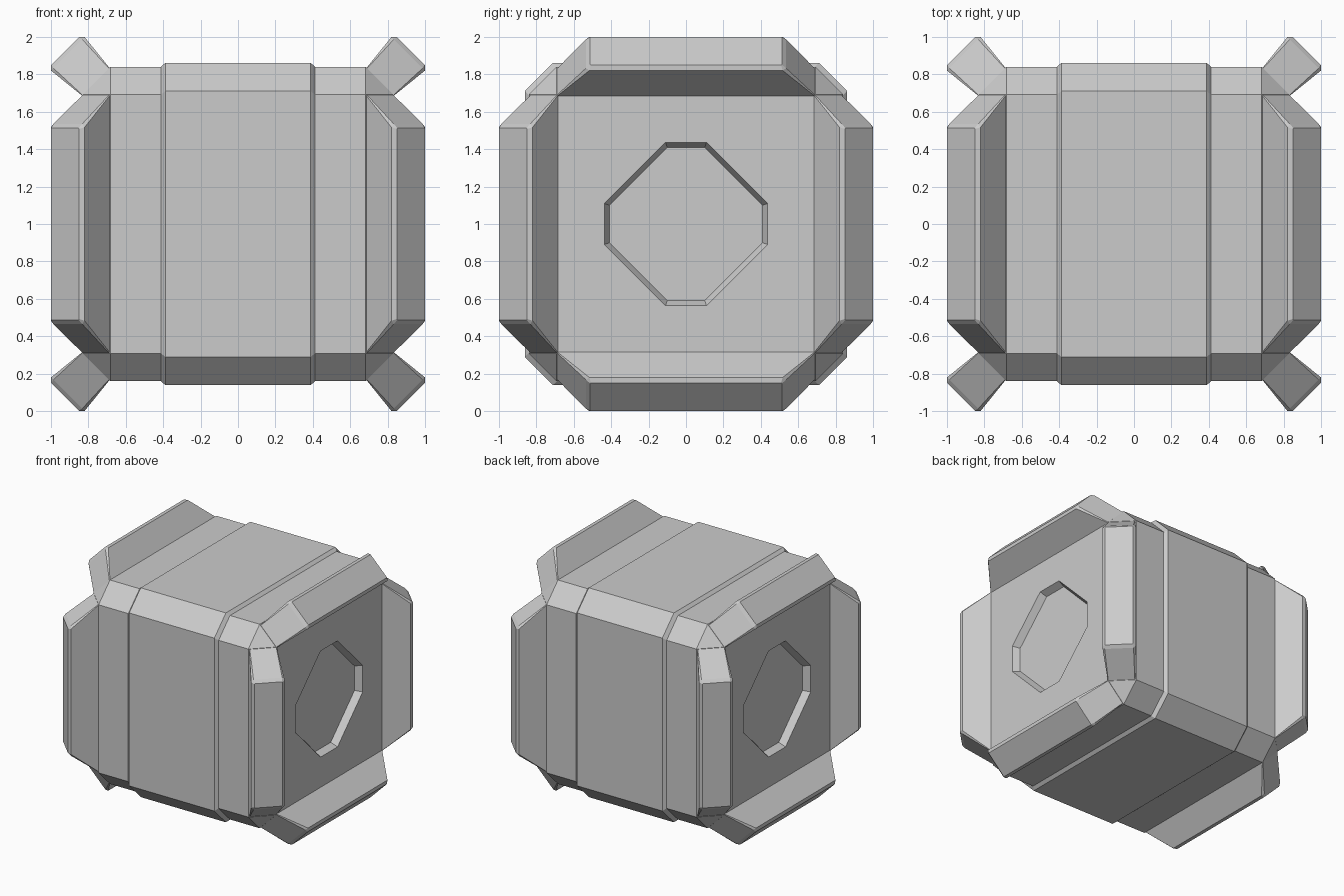
import bpy, bmesh, math
from mathutils import Vector, Matrix

cube = bpy.data.objects.get("Cube")
if cube:
    bpy.data.objects.remove(cube, do_unlink=True)

CENTRE = Vector((0, 0, 1))

metal = bpy.data.materials.new("light_grey")
metal.use_nodes = True
GREY = (0.6, 0.6, 0.6, 1)
metal.diffuse_color = GREY
metal.node_tree.nodes["Principled BSDF"].inputs["Base Color"].default_value = GREY


def make_object(name, bm):
    bmesh.ops.remove_doubles(bm, verts=bm.verts, dist=0.0005)
    bmesh.ops.recalc_face_normals(bm, faces=bm.faces)
    mesh = bpy.data.meshes.new(name)
    bm.to_mesh(mesh)
    bm.free()
    mesh.materials.append(metal)
    obj = bpy.data.objects.new(name, mesh)
    obj.location = CENTRE
    bpy.context.collection.objects.link(obj)
    return obj


def loft(bm, loops):
    """Join matching loops of points into a capped solid."""
    rings = [[bm.verts.new(p) for p in loop] for loop in loops]
    for a, b in zip(rings, rings[1:]):
        for i in range(len(a)):
            j = (i + 1) % len(a)
            bm.faces.new((a[i], a[j], b[j], b[i]))
    bm.faces.new(rings[0][::-1])
    bm.faces.new(rings[-1])


def cut_square(half_u, half_v, cut):
    """Rectangle with its four corners cut off."""
    pts = []
    for su, sv in ((1, 1), (-1, 1), (-1, -1), (1, -1)):
        pair = [(su * half_u, sv * (half_v - cut)), (su * (half_u - cut), sv * half_v)]
        pts += pair if su * sv > 0 else pair[::-1]
    return pts


# Core: chamfered block
bm = bmesh.new()
bmesh.ops.create_cube(bm, size=2, matrix=Matrix.Diagonal((0.83, 0.84, 0.84, 1)))
bmesh.ops.bevel(bm, geom=bm.edges[:], offset=0.148, offset_type='OFFSET',
                segments=1, affect='EDGES')
core = make_object("core_block", bm)

# Octagonal recess on both x sides
for side in (-1, 1):
    bm = bmesh.new()
    loft(bm, [[(side * x, y, z) for y, z in cut_square(r, r, r - flat)]
              for x, r, flat in ((0.775, 0.41, 0.10), (0.83, 0.437, 0.11), (0.885, 0.464, 0.12))])
    cutter = make_object("recess_cutter", bm)
    cutter.hide_render = True
    mod = core.modifiers.new("recess", 'BOOLEAN')
    mod.operation = 'DIFFERENCE'
    mod.solver = 'EXACT'
    mod.object = cutter
    bpy.context.view_layer.objects.active = core
    bpy.ops.object.modifier_apply(modifier=mod.name)
    bpy.data.objects.remove(cutter, do_unlink=True)

# Raised band wrapped around the middle
bm = bmesh.new()
loft(bm, [[(x, y, z) for y, z in cut_square(r, r, 0.15)]
          for x, r in ((-0.415, 0.838), (-0.388, 0.862), (0.388, 0.862), (0.415, 0.838))])
make_object("middle_band", bm)

# Diagonal fins on the four edges of each x side
# each section: distance from centre, half thickness, half length, corner cut
SECTIONS = ((1.072, 0.104, 0.692, 0.004), (1.287, 0.127, 0.535, 0.018), (1.308, 0.106, 0.512, 0.004))
FINS = ("top", "front", "bottom", "back")
diagonal = Matrix.Rotation(-math.pi / 4, 3, 'Y')
for side, label in ((1, "left"), (-1, "right")):
    for i, edge in enumerate(FINS):
        turn = Matrix.Rotation(i * math.pi / 2, 3, 'X')
        bm = bmesh.new()
        loops = []
        for d, thick, length, cut in SECTIONS:
            pts = [turn @ diagonal @ Vector((d, v, u)) for u, v in cut_square(thick, length, cut)]
            loops.append([(side * p.x, p.y, p.z) for p in pts])
        loft(bm, loops)
        make_object(f"{label}_{edge}_fin", bm)
